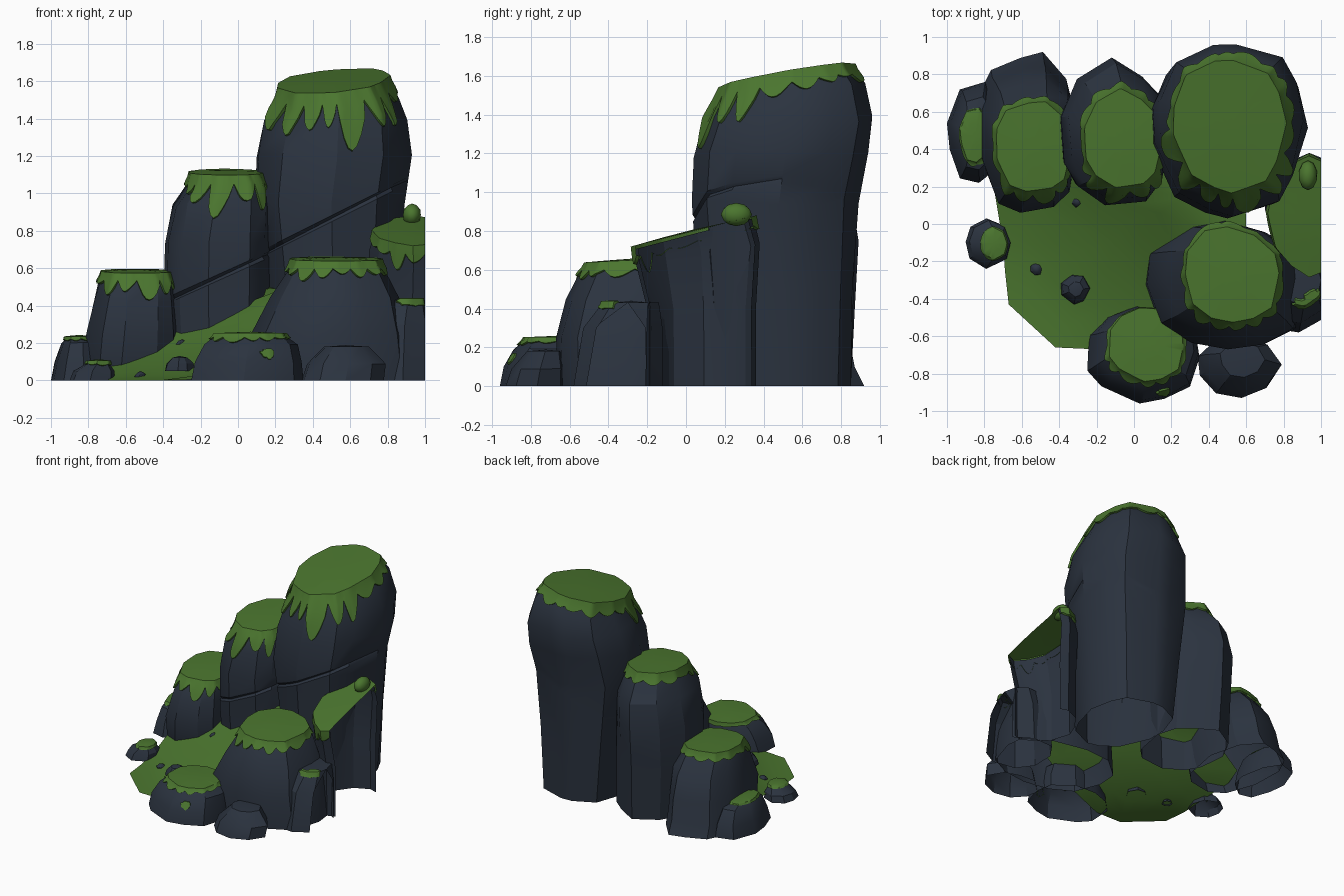
import bpy, bmesh, math, random
from mathutils import Vector

if "Cube" in bpy.data.objects:
    bpy.data.objects.remove(bpy.data.objects["Cube"])


def material(name, rgb):
    m = bpy.data.materials.new(name)
    m.diffuse_color = (*rgb, 1)
    m.use_nodes = True
    m.node_tree.nodes["Principled BSDF"].inputs["Base Color"].default_value = m.diffuse_color
    return m


STONE = material("slate stone", (0.024, 0.033, 0.050))
MOSS = material("moss green", (0.070, 0.180, 0.028))


def finish(bm, name, mat, cut=False, angle=28):
    """Turn a bmesh into an object, optionally sliced open at x = 1."""
    if cut:
        bmesh.ops.bisect_plane(bm, geom=bm.verts[:] + bm.edges[:] + bm.faces[:], dist=1e-5,
                               plane_co=(1, 0, 0), plane_no=(1, 0, 0), clear_outer=True)
    bmesh.ops.recalc_face_normals(bm, faces=bm.faces[:])
    me = bpy.data.meshes.new(name)
    bm.to_mesh(me)
    bm.free()
    me.materials.append(mat)
    ob = bpy.data.objects.new(name, me)
    bpy.context.collection.objects.link(ob)
    bpy.ops.object.select_all(action='DESELECT')
    ob.select_set(True)
    bpy.context.view_layer.objects.active = ob
    bpy.ops.object.shade_smooth_by_angle(angle=math.radians(angle))
    return ob


def skin(bm, rows):
    """Join closed rows of points with quads; a single-point row makes a fan."""
    vr = [[bm.verts.new(p) for p in row] for row in rows]
    for a, b in zip(vr, vr[1:]):
        n = max(len(a), len(b))
        for i in range(n):
            j = (i + 1) % n
            if len(b) == 1:
                bm.faces.new((a[i], a[j], b[0]))
            else:
                bm.faces.new((a[i], a[j], b[j], b[i]))


def groove(bm, point, normal, axis, width=0.015, depth=0.018):
    """Carve a crack along a plane on the front of a rock."""
    no = Vector(normal).normalized()
    co = Vector(point)
    for s in (-width, 0, width):
        bmesh.ops.bisect_plane(bm, geom=bm.verts[:] + bm.edges[:] + bm.faces[:], dist=1e-5,
                               plane_co=co + no * s, plane_no=no)
    for v in bm.verts:
        if abs((v.co - co).dot(no)) < 1e-4 and v.co.y < axis.y - 0.05:
            d = Vector((axis.x - v.co.x, axis.y - v.co.y, 0))
            v.co += d.normalized() * depth


class Rock:
    """Open-bottomed boulder from rings (z, xmin, xmax, ymin, ymax)."""

    def __init__(self, name, rings, seed, n=12, tilt=(0, 0), cut=False, cracks=(), bare=False):
        rnd = random.Random(seed)
        self.name, self.n, self.cut, self.rnd = name, n, cut, rnd
        base = [(rnd.uniform(.93, 1.07), rnd.uniform(-.13, .13)) for _ in range(n)]
        self.rows = []
        for r, (z, x0, x1, y0, y1) in enumerate(rings):
            pts = []
            for k, (s, da) in enumerate(base):
                a = 2 * math.pi * k / n + da
                s *= rnd.uniform(.98, 1.02)
                pts.append((s * math.cos(a), s * math.sin(a)))
            lo = [min(p[i] for p in pts) for i in (0, 1)]
            hi = [max(p[i] for p in pts) for i in (0, 1)]
            w = {len(rings) - 1: 1, len(rings) - 2: .6}.get(r, 0)
            row = []
            for px, py in pts:
                x = x0 + (px - lo[0]) / (hi[0] - lo[0]) * (x1 - x0)
                y = y0 + (py - lo[1]) / (hi[1] - lo[1]) * (y1 - y0)
                dz = tilt[0] * (x - (x0 + x1) / 2) + tilt[1] * (y - (y0 + y1) / 2)
                jz = rnd.uniform(-.02, .02) * (z if 0 < r < len(rings) - 1 else 0)
                row.append(Vector((x, y, z + w * dz + jz)))
            self.rows.append(row)
        self.top = sum(self.rows[-1], Vector()) / n + Vector((0, 0, .008))
        self.rows.append([self.top] * n)
        bm = bmesh.new()
        # capped rocks stay open on top, under their moss
        skin(bm, self.rows[:-1] + ([[self.top]] if bare else []))
        for point, normal in cracks:
            groove(bm, point, normal, self.top)
        finish(bm, name, STONE, cut)

    def surf(self, u, v, off=0.0):
        """Point on the rock: u runs around, v runs up the rings."""
        v = min(max(v, 0), len(self.rows) - 1.001)
        k, r = math.floor(u), int(v)
        fu, fv = u - k, v - r
        a, b = self.rows[r], self.rows[r + 1]
        k0, k1 = k % self.n, (k + 1) % self.n
        p = a[k0].lerp(a[k1], fu).lerp(b[k0].lerp(b[k1], fu), fv)
        d = Vector((p.x - self.top.x, p.y - self.top.y, 0))
        d = d.normalized() if d.length > 1e-4 else d
        up = 1 if v > len(self.rows) - 2.1 else .3
        return p + d * off + Vector((0, 0, off * up))

    def cap(self, base, drip, teeth=18, thick=.015):
        """Moss cap whose drips are longest at the front."""
        rnd, m = self.rnd, teeth * 8
        lens = [rnd.uniform(.25, 1) for _ in range(teeth)]
        edge = len(self.rows) - 2
        rows = [[] for _ in range(6)]
        for j in range(m):
            u = j / m * self.n
            front = max(0, -math.sin(2 * math.pi * j / m)) ** .8
            tooth = math.sin(math.pi * (j % 8) / 8)
            length = base + (.18 + .82 * front) * drip * lens[j // 8] * tooth
            for i, f in enumerate((1, 1, .7, .35)):
                # walk down the rock until the drip length is used up
                v, left = edge, length * f
                while v > .1 and left > 0:
                    left -= (self.surf(u, v) - self.surf(u, v - .05)).length
                    v -= .05
                step = (self.surf(u, v + .05) - self.surf(u, v)).length
                v = min(edge, v - .05 * left / step)
                rows[i].append(self.surf(u, v, -.004 if i == 0 else thick))
            rows[4].append(self.surf(u, edge, thick))
            rows[5].append(self.surf(u, edge + .5, thick))
        bm = bmesh.new()
        skin(bm, rows + [[self.top + Vector((0, 0, thick))]])
        finish(bm, self.name + "_moss", MOSS, self.cut, 40)

    def patch(self, deg, v, du, dv):
        """Thin moss patch lying on the rock."""
        u0 = deg / 360 * self.n
        wob = [self.rnd.uniform(.75, 1.15) for _ in range(24)]
        rows = [[self.surf(u0 + du * f * wob[j] * math.cos(j * math.pi / 12),
                           v + dv * f * wob[j] * math.sin(j * math.pi / 12), o)
                 for j in range(24)]
                for f, o in ((1, -.003), (.95, .009), (.7, .009), (.45, .009), (.2, .009))]
        bm = bmesh.new()
        skin(bm, rows + [[self.surf(u0, v, .009)]])
        finish(bm, self.name + "_moss_patch", MOSS, self.cut, 40)


# Back row: three stepped pillars
Rock("tall_pillar", [(0, .2, .82, .08, .85), (.5, .14, .85, .06, .865), (.95, .09, .89, .03, .89),
                     (1.2, .10, .93, .04, .94), (1.38, .14, .905, .09, .96),
                     (1.5, .20, .86, .135, .925), (1.585, .225, .80, .18, .86)], 3, 13, (.1, .18),
     cracks=[((.55, 0, .89), (-.5, 0, 1))]).cap(.06, .32, 17)
Rock("middle_pillar", [(0, -.38, .2, .15, .85), (.4, -.4, .2, .12, .87), (.74, -.39, .2, .10, .89),
                       (.93, -.35, .2, .13, .86), (1.04, -.28, .18, .17, .76),
                       (1.10, -.25, .14, .21, .71)], 8, 11, (0, .07),
     cracks=[((.05, 0, .62), (-.45, 0, 1))]).cap(.05, .2, 13)
Rock("left_pillar", [(0, -.84, -.3, .1, .92), (.1, -.83, -.3, .08, .87), (.25, -.81, -.3, .06, .84),
                     (.42, -.77, -.31, .1, .78), (.52, -.745, -.325, .15, .68),
                     (.57, -.72, -.35, .19, .64)], 5, 11, (0, .05)).cap(.04, .16, 12)

# Front group
Rock("broad_boulder", [(0, .05, .95, -.66, .0), (.25, .07, .93, -.67, .02), (.45, .17, .86, -.62, .02),
                       (.58, .26, .79, -.55, .01), (.635, .29, .76, -.51, -.03)], 12, 12,
     (0, .05)).cap(.04, .11, 15)
shoulder = Rock("shoulder_boulder", [(0, .6, 1.04, -.58, -.12), (.3, .65, 1.03, -.53, -.12),
                                     (.43, .75, 1.0, -.43, -.14)], 4, 9, cut=True, bare=True)
shoulder.patch(-60, 2.0, 1.0, .3)
front = Rock("front_boulder", [(0, -.25, .35, -.96, -.45), (.1, -.23, .34, -.94, -.44),
                               (.19, -.18, .32, -.89, -.45), (.24, -.12, .25, -.83, -.46)], 7, 11)
front.cap(.02, .05, 14, .012)
front.patch(-68, 1.5, .35, .35)
Rock("front_right_boulder", [(0, .34, .78, -.93, -.6), (.09, .37, .79, -.9, -.6),
                             (.18, .46, .7, -.82, -.63)], 9, 9, bare=True)

# Right boulder, sliced open at the side, with a moss tuft on top
Rock("right_boulder", [(0, .7, 1.2, -.2, .36), (.4, .7, 1.2, -.2, .36), (.68, .7, 1.2, -.26, .38),
                       (.785, .73, 1.17, -.27, .35)], 6, 12, (0, .26), cut=True).cap(.04, .12, 14)
bm = bmesh.new()
bmesh.ops.create_icosphere(bm, subdivisions=2, radius=1)
for vert in bm.verts:
    vert.co = (.93 + vert.co.x * .05, .26 + vert.co.y * .08, .885 + vert.co.z * .06)
finish(bm, "moss_tuft", MOSS, angle=40)

# Small rocks on the left and pebbles
Rock("far_left_rock", [(0, -1, -.68, .22, .76), (.1, -.98, -.7, .24, .74), (.2, -.945, -.73, .29, .68),
                       (.225, -.92, -.78, .34, .6)], 15, 9).cap(.012, .03, 9, .01)
Rock("small_left_rock", [(0, -.9, -.66, -.24, .03), (.05, -.88, -.66, -.22, .02),
                         (.095, -.80, -.69, -.18, -.03)], 16, 8).cap(.012, .03, 8, .01)
for i, (x, y, z, r) in enumerate([(-.31, -.35, .05, .08), (-.52, -.24, .01, .035), (-.3, .12, .18, .035)]):
    Rock(f"pebble_{i + 1}", [(z, x - r, x + r, y - r, y + r),
                             (z + r * .5, x - r * .9, x + r * .9, y - r * .9, y + r * .9),
                             (z + r * .9, x - r * .5, x + r * .5, y - r * .5, y + r * .5)],
         20 + i, 7, bare=True)


# Sloping grass sheet between the rocks
def slope(x, y):
    s = min(x + y, .38)
    return max(0, (s + .9) * (.286 + .178 * (s + .2)))


outline = [(.6, .05), (.5, .3), (.1, .4), (-.4, .4), (-.73, .32), (-.75, .2), (-.7, -.1), (-.69, -.25),
           (-.67, -.43), (-.42, -.66), (-.2, -.67), (.1, -.62), (.4, -.55), (.6, -.3)]
cx, cy = -.1, -.1
rows = [[(cx + (x - cx) * f, cy + (y - cy) * f, slope(cx + (x - cx) * f, cy + (y - cy) * f))
         for x, y in outline] for f in (1, .8, .6, .4, .2)]
bm = bmesh.new()
skin(bm, rows + [[(cx, cy, slope(cx, cy))]])
finish(bm, "grass_slope", MOSS, angle=40)
